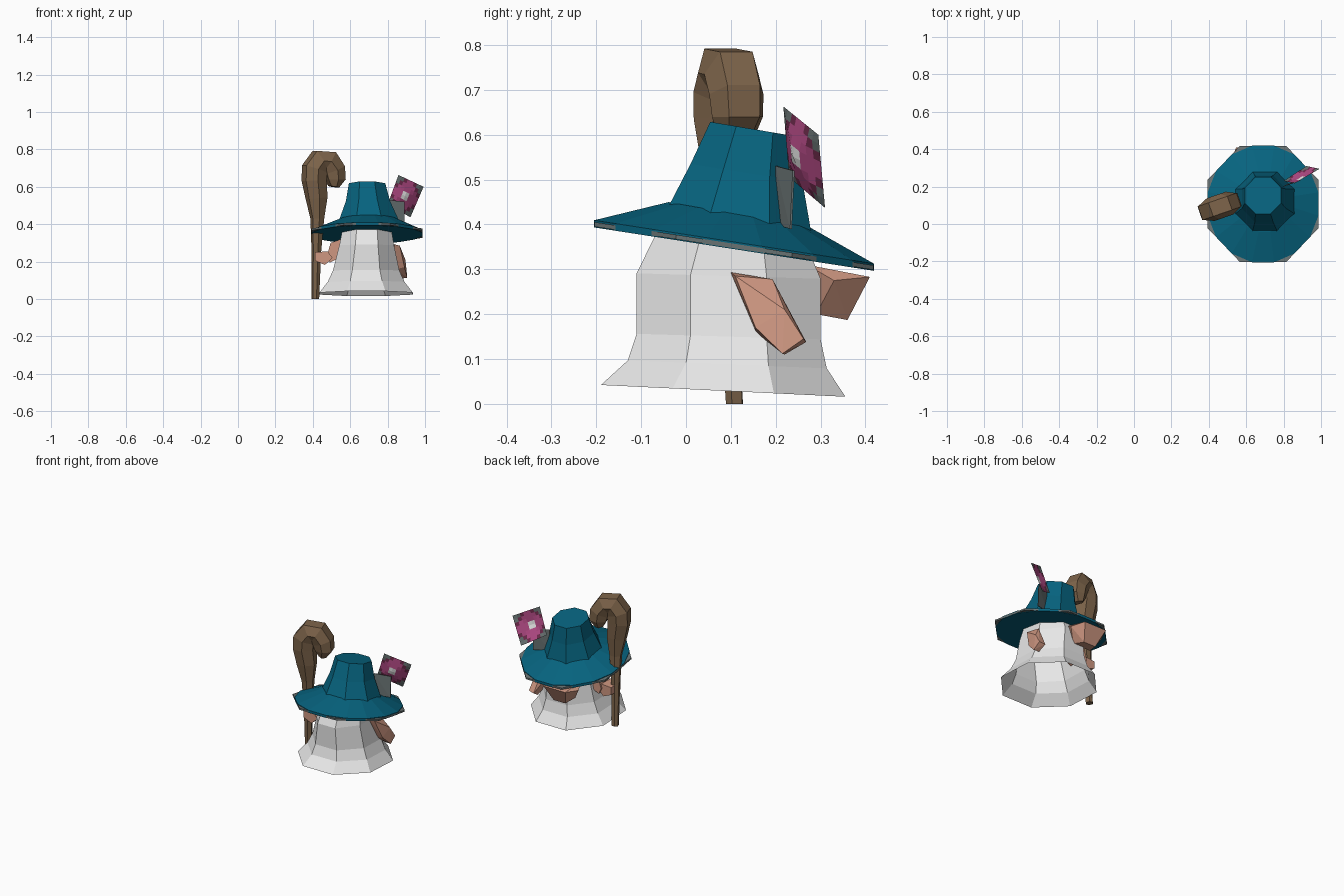
import bpy, bmesh, math
from mathutils import Vector

if "Cube" in bpy.data.objects:
    bpy.data.objects.remove(bpy.data.objects["Cube"])


def material(name, rgb):
    m = bpy.data.materials.new(name)
    m.diffuse_color = (*rgb, 1)
    m.use_nodes = True
    m.node_tree.nodes["Principled BSDF"].inputs["Base Color"].default_value = m.diffuse_color
    return m


TEAL = material("teal felt", (0.002, 0.125, 0.21))
WHITE = material("pale grey", (0.82, 0.82, 0.82))
SKIN = material("skin", (0.62, 0.31, 0.22))
WOOD = material("brown wood", (0.21, 0.13, 0.07))
GREY = material("slate grey", (0.14, 0.17, 0.17))
PINK = material("pink", (0.46, 0.07, 0.24))
PLUM = material("dark pink", (0.16, 0.025, 0.075))


def finish(name, bm, *mats):
    bmesh.ops.recalc_face_normals(bm, faces=bm.faces[:])
    me = bpy.data.meshes.new(name)
    bm.to_mesh(me)
    bm.free()
    for m in mats:
        me.materials.append(m)
    ob = bpy.data.objects.new(name, me)
    bpy.context.collection.objects.link(ob)
    return ob


def loft(name, rings, mat, bottom=True):
    """Skin a list of rings of points and cap the ends."""
    bm = bmesh.new()
    vs = [[bm.verts.new(p) for p in r] for r in rings]
    n = len(vs[0])
    for a, b in zip(vs, vs[1:]):
        for i in range(n):
            j = (i + 1) % n
            bm.faces.new((a[i], a[j], b[j], b[i]))
    if bottom:
        bm.faces.new(vs[0])
    bm.faces.new(vs[-1])
    return finish(name, bm, mat)


def ring(cx, cy, cz, rx, ry, slope, n=8):
    """Polygon ring tilted along y."""
    out = []
    for i in range(n):
        a = 2 * math.pi * (i + 0.5) / n
        dy = ry * math.sin(a)
        out.append((cx + rx * math.cos(a), cy + dy, cz + slope * dy))
    return out


def hull(name, pts, mat):
    bm = bmesh.new()
    for p in pts:
        bm.verts.new(p)
    bmesh.ops.convex_hull(bm, input=bm.verts[:])
    return finish(name, bm, mat)


# Robe: flared octagon, open underneath
loft("robe", [
    ring(.685, .083, .029, .270, .295, -.048),
    ring(.685, .092, .088, .222, .240, -.04),
    ring(.685, .095, .150, .192, .222, -.03),
    ring(.688, .095, .285, .158, .222, -.03),
    ring(.690, .105, .400, .135, .165, -.12)], WHITE, bottom=False)

# Hat: crown, rounded teal brim and the grey octagon showing at its corners
loft("hat_crown", [
    ring(.700, .120, .412, .172, .172, -.177),
    ring(.695, .135, .515, .128, .135, -.16),
    ring(.690, .153, .612, .105, .107, -.17)], TEAL)
loft("hat_brim", [
    ring(.690, .107, .345, .302, .318, -.155, 16),
    ring(.690, .107, .361, .302, .318, -.155, 16),
    ring(.698, .118, .422, .160, .160, -.177, 16)], TEAL)
loft("hat_brim_edge", [
    ring(.690, .107, .347, .321, .337, -.155),
    ring(.690, .107, .357, .321, .337, -.155)], GREY)

# Nose, pointing to the back of the frame
hull("nose", [(.622 + s * x, y, z) for s in (-1, 1) for x, y, z in (
    (.09, .27, .31), (.075, .41, .283), (.11, .33, .275),
    (.04, .36, .187), (.06, .29, .20))], SKIN)

# Right arm, hanging and widening to the hand
hull("right_arm", [
    (.835, .10, .293), (.865, .11, .285), (.85, .193, .278), (.82, .17, .24),
    (.865, .268, .138), (.902, .262, .145), (.870, .22, .11), (.905, .215, .112),
    (.845, .155, .16), (.890, .155, .17), (.895, .22, .21)], SKIN)

# Left arm and the hand around the staff
hull("left_forearm", [(x, y, z) for y in (.08, .16) for x, z in (
    (.550, .32), (.495, .30), (.475, .23), (.490, .195), (.545, .22))], SKIN)
hull("left_hand", [(x, y, z) for y in (.06, .15) for x, z in (
    (.412, .25), (.412, .205), (.465, .182), (.505, .22), (.48, .255))], SKIN)

# Staff: flattened hexagon swept along a tightly hooked path (x, z, half width, half depth)
path = [(.413, 0, .018, .020), (.419, .25, .022, .024), (.424, .43, .032, .034),
        (.420, .54, .052, .050), (.407, .635, .058, .062), (.410, .695, .062, .064),
        (.440, .738, .062, .064), (.480, .735, .060, .064), (.512, .690, .054, .064),
        (.519, .640, .048, .060), (.512, .600, .022, .045)]
along = Vector((.945, .327, 0))
across = Vector((-.327, .945, 0))
rings = []
for i, (x, z, w, d) in enumerate(path):
    p, q = path[max(i - 1, 0)], path[min(i + 1, len(path) - 1)]
    t = Vector((q[0] - p[0], q[1] - p[1])).normalized()
    base = Vector((.413, .108 - .03 * min(z / .5, 1), z)) + along * ((x - .413) / .945)
    out = along * t.y - Vector((0, 0, 1)) * t.x
    rings.append([base + out * w * u + across * d * v for u, v in (
        (1, .6), (0, 1), (-1, .6), (-1, -.6), (0, -1), (1, -.6))])
loft("staff", rings, WOOD)

# Flower: cupped square card, pale centre, pink petals, dark tips, grey corners
A, B, C, D = (Vector(p) for p in (
    (.858, .217, .663), (.992, .295, .600), (.922, .310, .437), (.800, .230, .505)))
N = 8
bm = bmesh.new()
grid = []
for i in range(N + 1):
    for j in range(N + 1):
        u, v = i / N, j / N
        p = A.lerp(B, u).lerp(D.lerp(C, u), v)
        p.y -= .025 * (1 - max(abs(2 * u - 1), abs(2 * v - 1)))
        grid.append(bm.verts.new(p))
for i in range(N):
    for j in range(N):
        k = i * (N + 1) + j
        f = bm.faces.new((grid[k], grid[k + 1], grid[k + N + 2], grid[k + N + 1]))
        u, v = abs(2 * (i + .5) / N - 1), abs(2 * (j + .5) / N - 1)
        s = u + v
        f.material_index = 1 if s < .3 else 2 if s > 1.45 else 3 if s > 1.05 else 0
finish("flower", bm, PINK, WHITE, GREY, PLUM)

# Leaf plate holding the flower to the hat
hull("flower_stem", [(x, y + t, z) for t in (0, .004) for x, y, z in (
    (.80, .200, .53), (.89, .238, .52), (.89, .232, .39), (.80, .200, .40))], GREY)
